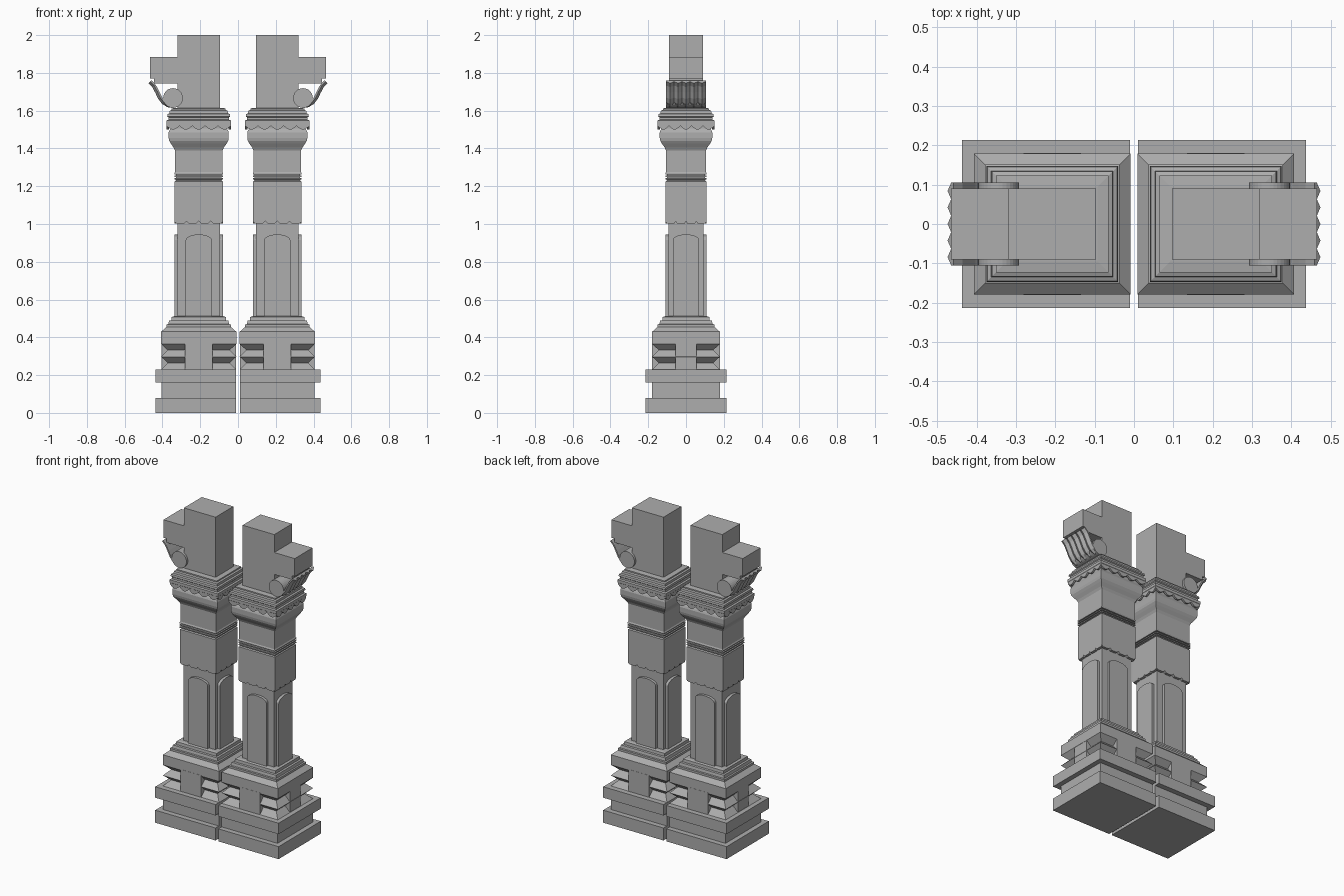
import bpy
import bmesh
from math import sin, cos, pi
from mathutils import Vector

cube = bpy.data.objects.get("Cube")
if cube:
    bpy.data.objects.remove(cube, do_unlink=True)

stone = bpy.data.materials.new("grey stone")
stone.use_nodes = True
stone.diffuse_color = (0.42, 0.42, 0.42, 1)
stone.node_tree.nodes["Principled BSDF"].inputs["Base Color"].default_value = (0.42, 0.42, 0.42, 1)

CX = 0.208              # centre of the left pillar
HX, HY = 0.125, 0.105   # half size of the shaft


def finish(name, bm):
    """Turn a bmesh into an object mirrored to the other pillar."""
    bmesh.ops.recalc_face_normals(bm, faces=bm.faces)
    mesh = bpy.data.meshes.new(name)
    bm.to_mesh(mesh)
    bm.free()
    mesh.materials.append(stone)
    obj = bpy.data.objects.new(name, mesh)
    bpy.context.collection.objects.link(obj)
    mirror = obj.modifiers.new("mirror", "MIRROR")
    mirror.use_axis[0] = True
    mirror.use_mirror_merge = False
    return obj


def add_loft(bm, rings):
    """Join closed rings of points and cap both ends."""
    loops = [[bm.verts.new(p) for p in ring] for ring in rings]
    n = len(loops[0])
    for a, b in zip(loops, loops[1:]):
        for i in range(n):
            j = (i + 1) % n
            bm.faces.new((a[i], a[j], b[j], b[i]))
    bm.faces.new(loops[0][::-1])
    bm.faces.new(loops[-1])


def rect(hx, hy, z, cx=CX):
    return [(cx + sx * hx, sy * hy, z) for sx, sy in ((-1, -1), (1, -1), (1, 1), (-1, 1))]


def box(name, hx, hy, z0, z1, cx=CX):
    bm = bmesh.new()
    add_loft(bm, [rect(hx, hy, z0, cx), rect(hx, hy, z1, cx)])
    return finish(name, bm)


def moulding(name, profile):
    """Square moulding; profile is (offset from the shaft, height)."""
    bm = bmesh.new()
    add_loft(bm, [rect(HX + d, HY + d, z) for d, z in profile])
    return finish(name, bm)


def four_plates(name, outline_of, offset, thick):
    """Plates on all four sides; outline_of(half width) gives (u, z) points."""
    bm = bmesh.new()
    for k in range(4):
        along_x = k % 2 == 0
        side = -1 if k < 2 else 1
        half, dist = (HX, HY) if along_x else (HY, HX)
        pts = outline_of(half + offset)
        rings = []
        for d in (dist + offset - thick, dist + offset):
            if along_x:
                rings.append([(CX + u, side * d, z) for u, z in pts])
            else:
                rings.append([(CX + side * d, u, z) for u, z in pts])
        add_loft(bm, rings)
    return finish(name, bm)


# Plinth
box("plinth_bottom_slab", 0.2135, 0.2135, 0, 0.08, 0.2235)
box("plinth_recess", 0.198, 0.18, 0.08, 0.16)
box("plinth_top_slab", 0.2135, 0.2135, 0.16, 0.23, 0.2235)

# Pedestal with ridged corners and flat middle faces
E = 0.074
moulding("pedestal_ridged_corners", [(E, 0.23), (E - 0.035, 0.265), (E, 0.297),
                                     (E - 0.035, 0.332), (E, 0.365)])
box("pedestal_front_back_face", 0.073, 0.18, 0.23, 0.37)
box("pedestal_side_face", 0.198, 0.055, 0.23, 0.37)
moulding("pedestal_cap", [(E, 0.365), (E, 0.43), (0.045, 0.455), (0.045, 0.468),
                          (0.036, 0.47), (0.032, 0.488), (0.02, 0.49), (0.018, 0.508),
                          (0.005, 0.512)])

# Lower shaft with arched panels
box("lower_shaft", 0.112, 0.092, 0.5, 1.02)


def arch(half):
    w = 0.069
    return [(-w, 0.505), (w, 0.505)] + [
        (w * cos(pi * i / 12), 0.915 + 0.03 * sin(pi * i / 12)) for i in range(13)]


four_plates("arched_panel", arch, 0.004, 0.02)

# Upper shaft, with a notched lower edge and grooved band
upper = [(0.003, 1.018), (0.003, 1.225)]
for i in range(3):
    z = 1.23 + i * 0.014
    upper += [(-0.004, z), (-0.004, z + 0.004), (0.004, z + 0.005), (0.004, z + 0.012)]
upper += [(0.001, 1.275), (0.001, 1.4)]
moulding("upper_shaft", upper)


def notched(half):
    n = 4
    pts = [(-half, 1.019), (-half, 1.012)]
    for i in range(n):
        u = -half + (i + 0.5) * 2 * half / n
        pts += [(u - 0.02, 1.003), (u + 0.02, 1.003)]
        if i < n - 1:
            pts.append((u + half / n, 1.015))
    return pts + [(half, 1.012), (half, 1.019)]


four_plates("notched_edge", notched, 0.003, 0.016)

# Capital
moulding("capital_bell", [(0.001, 1.39), (0.008, 1.405), (0.022, 1.425), (0.031, 1.44),
                          (0.034, 1.455), (0.034, 1.485), (0.03, 1.495), (0.024, 1.505),
                          (0.024, 1.53)])
moulding("capital_mouldings", [(0.04, 1.522), (0.046, 1.53), (0.046, 1.548), (0.036, 1.552),
                               (0.036, 1.565), (0.042, 1.57), (0.04, 1.582), (0.03, 1.586),
                               (0.028, 1.6), (0.018, 1.604), (0.018, 1.612), (-0.01, 1.615)])


def scallops(half):
    n = 5
    step = 2 * half / n
    pts = [(half, 1.53), (-half, 1.53)]
    for i in range(n):
        for j in range(8):
            t = j / 8
            pts.append((-half + (i + t) * step, 1.52 - 0.02 * sin(pi * t)))
    return pts + [(half, 1.52)]


four_plates("scalloped_fringe", scallops, 0.045, 0.012)

# Top block and outward arm
box("top_block", 0.112, 0.09, 1.6, 2.0)
box("bracket_arm", 0.08, 0.09, 1.77, 1.885, 0.385)
box("bracket_arm_underside", 0.07, 0.09, 1.745, 1.775, 0.375)

# Scroll roll
bm = bmesh.new()
add_loft(bm, [[(0.344 + 0.052 * cos(pi * i / 16), y, 1.667 + 0.052 * sin(pi * i / 16))
               for i in range(32)] for y in (-0.105, 0.105)])
finish("scroll_roll", bm)

# Fluted leaf curling outward from the scroll
path = [Vector(p) for p in ((0.344, 1.614), (0.375, 1.619), (0.402, 1.636), (0.422, 1.662),
                            (0.438, 1.695), (0.454, 1.725), (0.474, 1.745))]
bm = bmesh.new()
ridges = 5
rings = []
for i, p in enumerate(path):
    t = (path[min(i + 1, len(path) - 1)] - path[max(i - 1, 0)]).normalized()
    inward = Vector((-t.y, t.x))
    ring = []
    for j in range(2 * ridges + 1):
        q = p + inward * (0 if j % 2 else 0.013)
        ring.append((q.x, -0.105 + 0.21 * j / (2 * ridges), q.y))
    q = p + inward * 0.022
    ring += [(q.x, 0.105, q.y), (q.x, -0.105, q.y)]
    rings.append(ring)
add_loft(bm, rings)
finish("fluted_leaf", bm)
